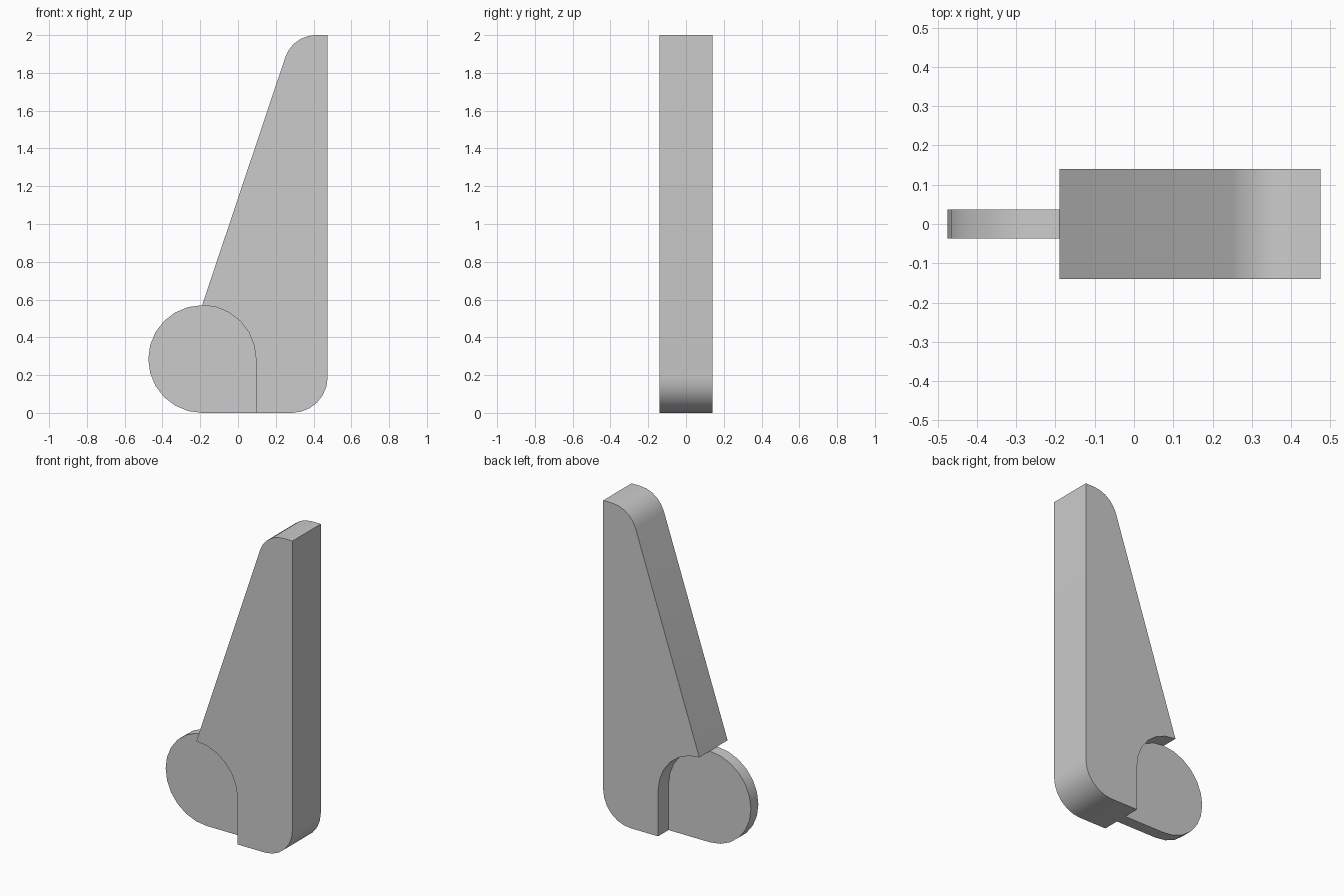
import bpy, bmesh
from math import sin, cos, pi, radians, atan2

cube = bpy.data.objects.get("Cube")
if cube:
    bpy.data.objects.remove(cube, do_unlink=True)

grey = bpy.data.materials.new("light grey")
grey.use_nodes = True
colour = (0.6, 0.6, 0.6, 1)
grey.diffuse_color = colour
grey.node_tree.nodes["Principled BSDF"].inputs["Base Color"].default_value = colour


def arc(cx, cz, r, start, end, steps=6):
    """Points on a circular arc in the xz plane, angles in radians."""
    angles = [start + (end - start) * i / steps for i in range(steps + 1)]
    return [(cx + r * cos(a), cz + r * sin(a)) for a in angles]


def extrude_profile(name, profile, y0, y1):
    """Solid made by sweeping an xz profile along y."""
    bm = bmesh.new()
    face = bm.faces.new([bm.verts.new((x, y0, z)) for x, z in profile])
    swept = bmesh.ops.extrude_face_region(bm, geom=[face])["geom"]
    verts = [v for v in swept if isinstance(v, bmesh.types.BMVert)]
    bmesh.ops.translate(bm, vec=(0, y1 - y0, 0), verts=verts)
    bmesh.ops.recalc_face_normals(bm, faces=bm.faces)
    mesh = bpy.data.meshes.new(name)
    bm.to_mesh(mesh)
    bm.free()
    mesh.materials.append(grey)
    obj = bpy.data.objects.new(name, mesh)
    bpy.context.collection.objects.link(obj)
    bpy.ops.object.select_all(action='DESELECT')
    obj.select_set(True)
    bpy.context.view_layer.objects.active = obj
    bpy.ops.object.shade_smooth_by_angle(angle=radians(30))


# Shared sizes
R = 0.285            # round tab radius
CX = -0.19           # round tab centre
EDGE = CX + R        # straight inner edge of the tab
SIDE = 0.475         # tall straight side
FILLET = 0.19        # bottom corner radius
TIP = 0.17           # top corner radius
TIP_X = 0.412

# Direction facing out of the sloped side
slope = atan2(0.44, -1.31) 

# Tapered body with rounded corners and a curved recess at the foot
body = [(EDGE, 0)]
body += arc(SIDE - FILLET, FILLET, FILLET, -pi / 2, 0)
body += [(SIDE, 2)]
body += arc(TIP_X, 2 - TIP, TIP, pi / 2, slope, 5)
body += arc(CX, R, R, pi / 2, 0)
extrude_profile("tapered_body", body, -0.14, 0.14)

# Thin round tab that fills the recess
tab = arc(CX, R, R, 0, 3 * pi / 2, 18) + [(EDGE, 0)]
extrude_profile("round_tab", tab, -0.037, 0.037)
